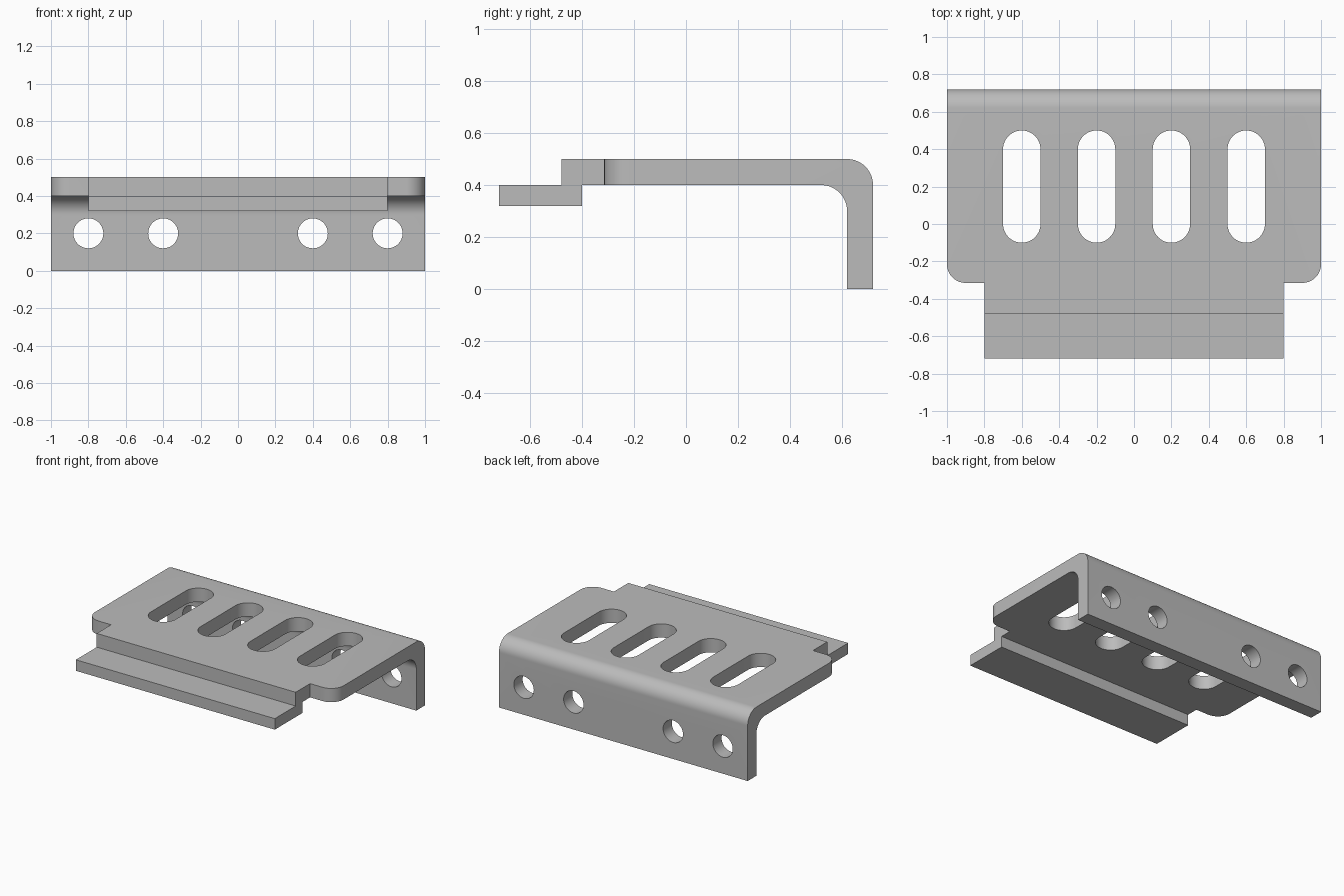
import bpy
import bmesh
from math import cos, sin, radians
from mathutils import Vector

if "Cube" in bpy.data.objects:
    bpy.data.objects.remove(bpy.data.objects["Cube"], do_unlink=True)

steel = bpy.data.materials.new("grey steel")
steel.use_nodes = True
grey = (0.5, 0.5, 0.5, 1)
steel.diffuse_color = grey
steel.node_tree.nodes["Principled BSDF"].inputs["Base Color"].default_value = grey


def arc(cx, cy, r, start, end, steps=16):
    angles = [radians(start + (end - start) * i / steps) for i in range(steps + 1)]
    return [(cx + r * cos(a), cy + r * sin(a)) for a in angles]


def prism(name, outline, place, depth):
    """Extrude a flat outline, placed in space by a function, along depth."""
    bm = bmesh.new()
    face = bm.faces.new([bm.verts.new(place(u, v)) for u, v in outline])
    new = bmesh.ops.extrude_face_region(bm, geom=[face])["geom"]
    verts = [g for g in new if isinstance(g, bmesh.types.BMVert)]
    bmesh.ops.translate(bm, verts=verts, vec=Vector(depth))
    bmesh.ops.recalc_face_normals(bm, faces=bm.faces)
    mesh = bpy.data.meshes.new(name)
    bm.to_mesh(mesh)
    bm.free()
    mesh.materials.append(steel)
    obj = bpy.data.objects.new(name, mesh)
    bpy.context.collection.objects.link(obj)
    return obj


# Bent plate with a stepped lip, as one side profile (y, z)
profile = [(-0.72, 0.32), (-0.40, 0.32), (-0.40, 0.40)]
profile += arc(0.52, 0.30, 0.10, 90, 0)
profile += [(0.62, 0), (0.72, 0)]
profile += arc(0.62, 0.40, 0.10, 0, 90)
profile += [(-0.48, 0.50), (-0.48, 0.40), (-0.72, 0.40)]
bracket = prism("bent_bracket", profile, lambda y, z: (-1, y, z), (2, 0, 0))

cutters = []

# Long slots through the top plate
for x in (-0.6, -0.2, 0.2, 0.6):
    outline = arc(x, 0.40, 0.10, 0, 180, 24) + arc(x, 0, 0.10, 180, 360, 24)
    cutters.append(prism("slot_cutter", outline, lambda u, v: (u, v, 0.35), (0, 0, 0.3)))

# Round holes through the rear flange
for x in (-0.8, -0.4, 0.4, 0.8):
    outline = arc(x, 0.20, 0.08, 0, 360, 48)[:-1]
    cutters.append(prism("hole_cutter", outline, lambda u, v: (u, 0.55, v), (0, 0.3, 0)))

# Notches beside the lip, with rounded plate corners
for side in (-1, 1):
    outline = [(0.8, -1), (0.8, -0.315)] + arc(0.9, -0.215, 0.10, -90, 0)
    outline += [(1.1, -0.215), (1.1, -1)]
    cutters.append(prism("notch_cutter", outline,
                         lambda u, v: (side * u, v, 0.2), (0, 0, 0.5)))

for cutter in cutters:
    cutter.hide_render = True
    mod = bracket.modifiers.new(cutter.name, 'BOOLEAN')
    mod.operation = 'DIFFERENCE'
    mod.solver = 'EXACT'
    mod.object = cutter

# Bake the cuts, then drop the cutters
graph = bpy.context.evaluated_depsgraph_get()
cut_mesh = bpy.data.meshes.new_from_object(bracket.evaluated_get(graph))
bracket.modifiers.clear()
bracket.data = cut_mesh
for cutter in cutters:
    bpy.data.objects.remove(cutter, do_unlink=True)

bpy.ops.object.select_all(action='DESELECT')
bracket.select_set(True)
bpy.context.view_layer.objects.active = bracket
bpy.ops.object.shade_smooth_by_angle(angle=radians(30))
